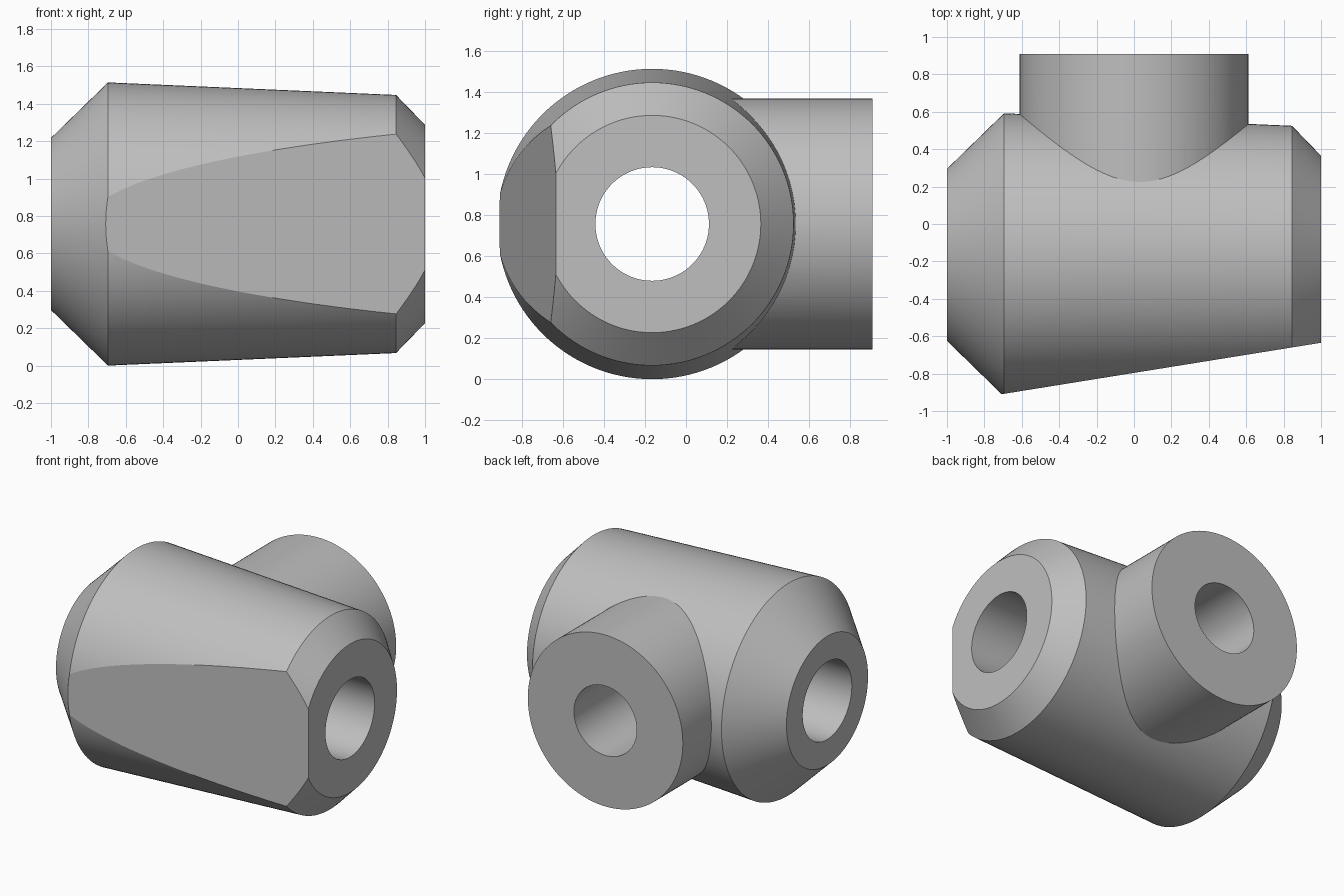
import bpy
import math
from mathutils import Matrix, Vector

cube = bpy.data.objects.get("Cube")
if cube:
    bpy.data.objects.remove(cube, do_unlink=True)

SEGMENTS = 128
AXIS_Y, AXIS_Z = -0.165, 0.757      # centre line of the main body

grey = bpy.data.materials.new("plain grey")
grey.use_nodes = True
colour = (0.52, 0.52, 0.52, 1)
grey.diffuse_color = colour
grey.node_tree.nodes["Principled BSDF"].inputs["Base Color"].default_value = colour


def turned(name, profile, matrix):
    """Closed solid turned around local z from (height, radius) pairs."""
    verts, faces, n = [], [], SEGMENTS
    for h, r in profile:
        for i in range(n):
            a = 2 * math.pi * i / n
            verts.append((r * math.cos(a), r * math.sin(a), h))
    for k in range(len(profile) - 1):
        for i in range(n):
            j = (i + 1) % n
            faces.append((k * n + i, k * n + j, (k + 1) * n + j, (k + 1) * n + i))
    faces.append(tuple(reversed(range(n))))
    faces.append(tuple(range((len(profile) - 1) * n, len(profile) * n)))
    mesh = bpy.data.meshes.new(name)
    mesh.from_pydata(verts, [], faces)
    mesh.transform(matrix)
    mesh.materials.append(grey)
    obj = bpy.data.objects.new(name, mesh)
    bpy.context.collection.objects.link(obj)
    return obj


def combine(target, tool, operation):
    """Apply a boolean and discard the tool."""
    mod = target.modifiers.new(operation, "BOOLEAN")
    mod.operation = operation
    mod.solver = "EXACT"
    mod.object = tool
    bpy.context.view_layer.objects.active = target
    bpy.ops.object.modifier_apply(modifier=mod.name)
    bpy.data.objects.remove(tool, do_unlink=True)


centre = Matrix.Translation((0, AXIS_Y, AXIS_Z))
along_x = centre @ Matrix.Rotation(math.pi / 2, 4, "Y")
along_y = centre @ Matrix.Rotation(-math.pi / 2, 4, "X")
branch_end = 0.91 - AXIS_Y

# Tapered body with chamfered ends
body = turned("pipe_tee_body",
              [(-1, 0.46), (-0.695, 0.757), (0.845, 0.69), (1, 0.53)], along_x)

# Sloping flat on the front
start, end = Vector((-0.695, -0.908, 0)), Vector((1, -0.635, 0))
bpy.ops.mesh.primitive_cube_add(size=1)
flat = bpy.context.object
flat.name = "flat_cutter"
flat.hide_render = True
slope = math.atan2(end.y - start.y, end.x - start.x)
flat.data.transform(Matrix.Translation((start + end) / 2 + Vector((0, 0, AXIS_Z)))
                    @ Matrix.Rotation(slope, 4, "Z")
                    @ Matrix.Diagonal((4, 1, 3, 1))
                    @ Matrix.Translation((0, -0.5, 0)))
flat.data.materials.append(grey)
combine(body, flat, "DIFFERENCE")

# Side branch at the back
combine(body, turned("branch", [(0, 0.612), (branch_end, 0.612)], along_y), "UNION")

# Through bore and the branch bore that meets it
combine(body, turned("main_bore", [(-1.2, 0.277), (1.2, 0.277)], along_x), "DIFFERENCE")
combine(body, turned("branch_bore", [(0, 0.248), (branch_end + 0.2, 0.248)], along_y),
        "DIFFERENCE")

# Smooth curved walls, crisp edges
bpy.ops.object.select_all(action="DESELECT")
body.select_set(True)
bpy.context.view_layer.objects.active = body
bpy.ops.object.shade_smooth_by_angle(angle=math.radians(8))
